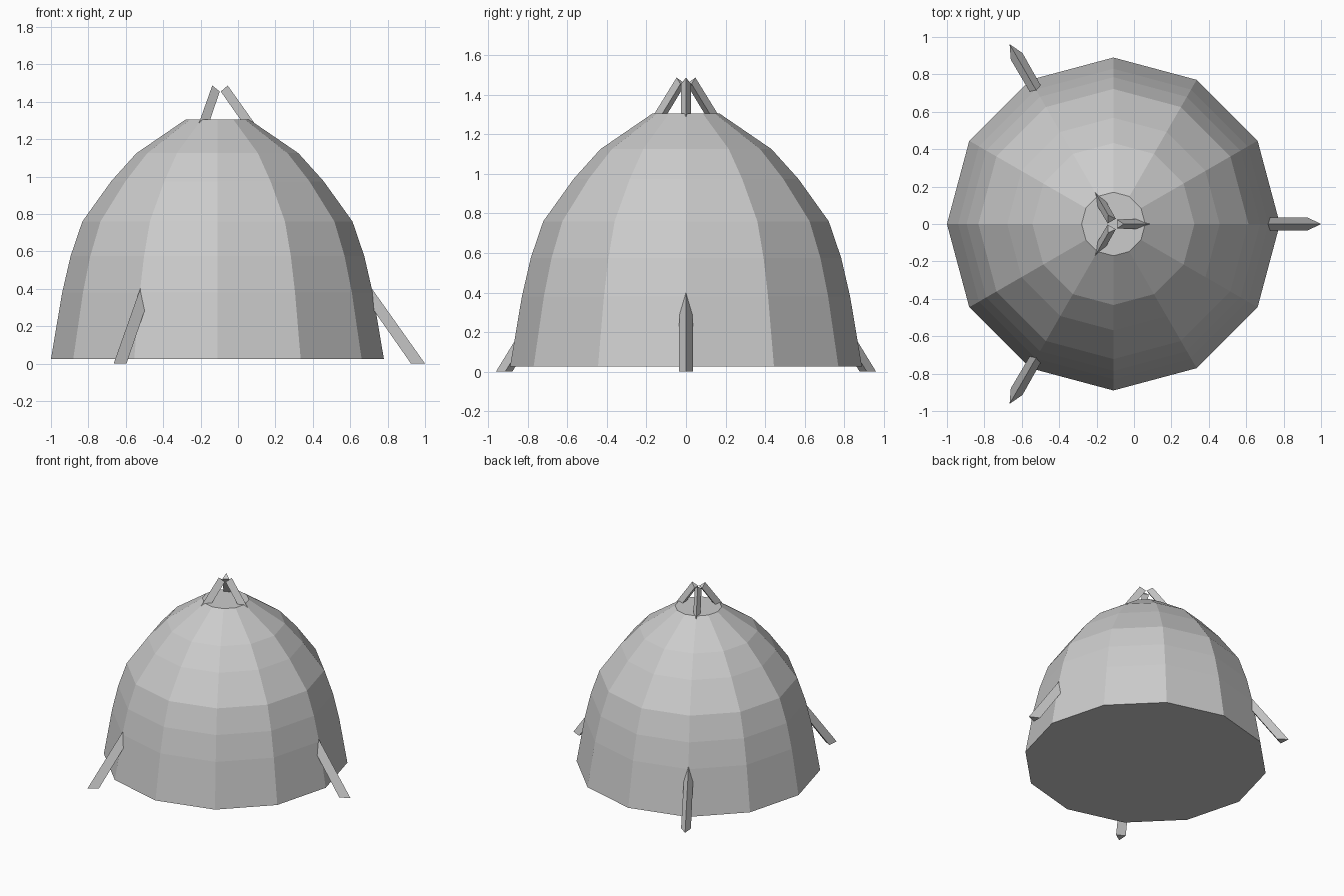
import bpy, bmesh
from math import cos, sin, pi

if "Cube" in bpy.data.objects:
    bpy.data.objects.remove(bpy.data.objects["Cube"])

CX = -0.11  # centre of the round hut in x


def make_object(name, rings):
    """Skin a stack of equal-length rings and cap both ends."""
    bm = bmesh.new()
    loops = [[bm.verts.new(p) for p in ring] for ring in rings]
    n = len(rings[0])
    for a, b in zip(loops, loops[1:]):
        for i in range(n):
            j = (i + 1) % n
            bm.faces.new((a[i], a[j], b[j], b[i]))
    bm.faces.new(loops[0][::-1])
    bm.faces.new(loops[-1])
    bmesh.ops.recalc_face_normals(bm, faces=bm.faces)
    mesh = bpy.data.meshes.new(name)
    bm.to_mesh(mesh)
    bm.free()
    obj = bpy.data.objects.new(name, mesh)
    bpy.context.collection.objects.link(obj)
    obj.location.x = CX
    return obj


# Twelve-sided tent cover: (radius, height) profile
profile = [(0.89, 0.025), (0.83, 0.38), (0.785, 0.575), (0.722, 0.76),
           (0.568, 0.975), (0.433, 1.125), (0.17, 1.305)]
make_object("tent_cover", [
    [(r * cos(i * pi / 6), r * sin(i * pi / 6), z) for i in range(12)]
    for r, z in profile])

# Three triangular poles running from the ground through the cover to the peak
foot = [(1.11, 0, 0), (1.035, 0.036, 0), (1.035, -0.036, 0)]
tip = [(0.055, 0, 1.487), (0.018, 0.025, 1.455), (0.018, -0.025, 1.455)]
for k in range(3):
    pole = make_object(f"tent_pole_{k + 1}", [foot, tip])
    pole.rotation_euler.z = k * 2 * pi / 3
